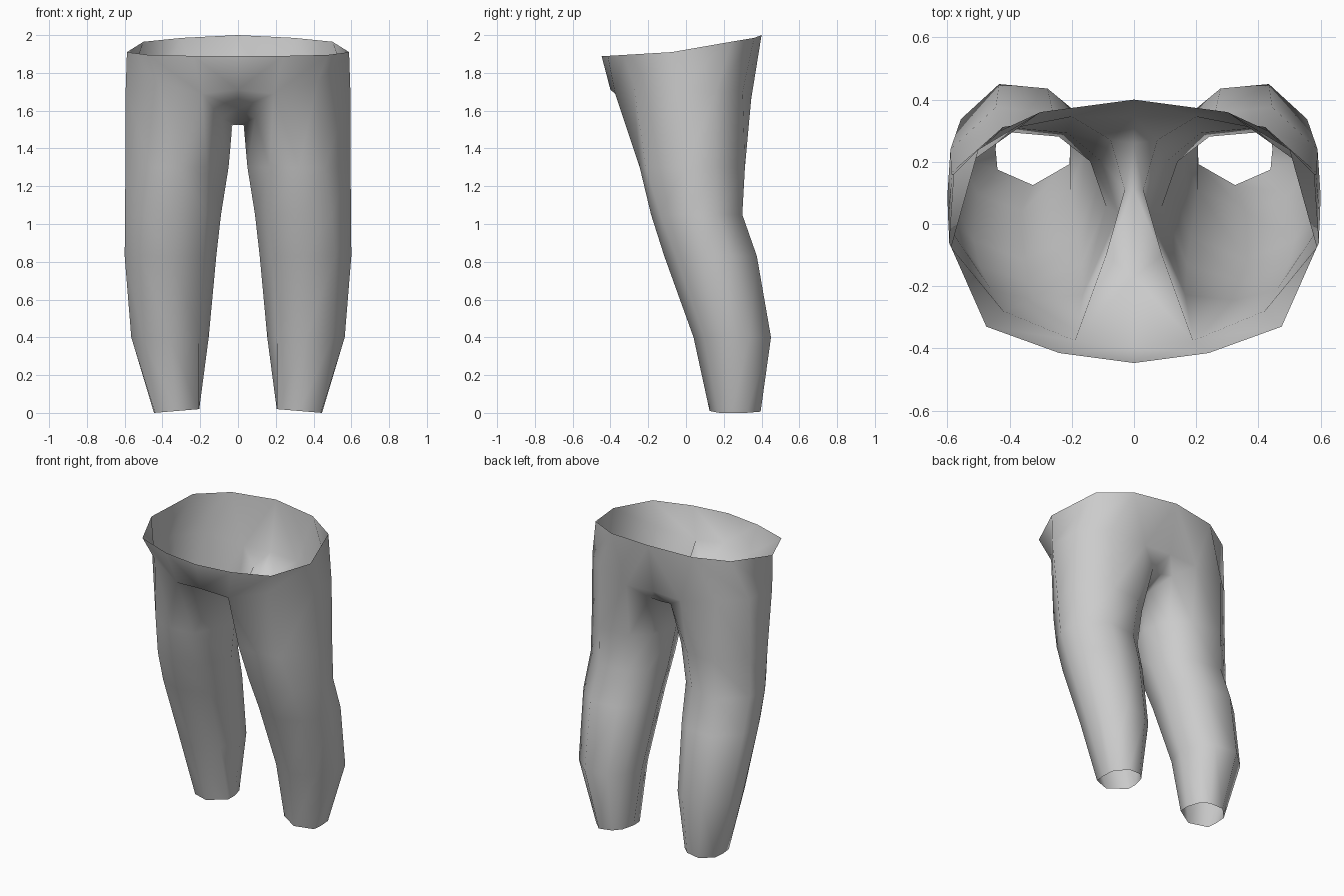
import bpy, bmesh

if "Cube" in bpy.data.objects:
    bpy.data.objects.remove(bpy.data.objects["Cube"])

# Unit outline of a leg section from outer side round the back to the inner side
OUTLINE = [(1, -.15), (.96, .45), (.36, 1), (-.4, .93), (-.8, .6), (-1, 0)]

# Leg sections: z, inner x, outer x, front y, back y, outer and inner front corner
SECTIONS = [(.01, .205, .445, .125, .395, (.95, -.63), (-.98, -.5)),
            (.40, .155, .565, .04, .45, (.7, -.72), (-.75, -.67)),
            (.83, .115, .60, -.115, .375, (.65, -.75), (-.72, -.7)),
            (1.05, .09, .598, -.185, .298, (.6, -.8), (-.68, -.78)),
            (1.30, .05, .596, -.245, .312, (.5, -.88), (-.58, -.94))]

# Top of the leg, rising over the hip and dipping at the groin
GROIN = [(.19, -.375, 1.69), (.42, -.28, 1.75), (.595, -.06, 1.70),
         (.58, .16, 1.70), (.43, .30, 1.70), (.20, .345, 1.66),
         (.075, .27, 1.58), (.03, .11, 1.525), (.09, -.1, 1.56)]
# Centre seam from front to back, and half of the waist opening
SEAM = [(0, -.40, 1.71), (0, -.17, 1.61), (0, .11, 1.525),
        (0, .26, 1.57), (0, .345, 1.67)]
WAIST = [(0, -.447, 1.89), (.24, -.415, 1.89), (.475, -.33, 1.895),
         (.588, -.075, 1.91), (.50, .24, 1.965), (.30, .36, 1.985), (0, .40, 2)]

bm = bmesh.new()


def add_points(points):
    return [bm.verts.new(p) for p in points]


# Leg tube
rings = []
for z, x0, x1, y0, y1, outer, inner in SECTIONS:
    cx, rx, cy, ry = (x0 + x1) / 2, (x1 - x0) / 2, (y0 + y1) / 2, (y1 - y0) / 2
    tilt = .01 if z < .1 else 0
    shape = [(0, -1), outer] + OUTLINE + [inner]
    rings.append(add_points([(cx + rx * u, cy + ry * v, z - tilt * u) for u, v in shape]))
g = add_points(GROIN)
rings.append(g)
n = len(g)
for a, b in zip(rings, rings[1:]):
    for i in range(n):
        j = (i + 1) % n
        bm.faces.new((a[i], a[j], b[j], b[i]))

# Hip panel from the leg up to the waist
c, w = add_points(SEAM), add_points(WAIST)
for i in range(4):
    bm.faces.new((g[i], g[i + 1], w[i + 2], w[i + 1]))
bm.faces.new((g[4], g[5], w[5]))
bm.faces.new((c[0], g[0], w[1], w[0]))
bm.faces.new((g[5], c[4], w[6], w[5]))

# Crotch panel between leg and centre seam
inside = [g[0], g[8], g[7], g[6], g[5]]
for i in range(4):
    bm.faces.new((inside[i], c[i], c[i + 1], inside[i + 1]))

bmesh.ops.recalc_face_normals(bm, faces=bm.faces)
for f in bm.faces:
    f.smooth = True
mesh = bpy.data.meshes.new("trousers")
bm.to_mesh(mesh)
bm.free()
trousers = bpy.data.objects.new("trousers", mesh)
bpy.context.collection.objects.link(trousers)

# Other half
mirror = trousers.modifiers.new("mirror", 'MIRROR')
mirror.use_axis[0] = True
mirror.use_clip = True
